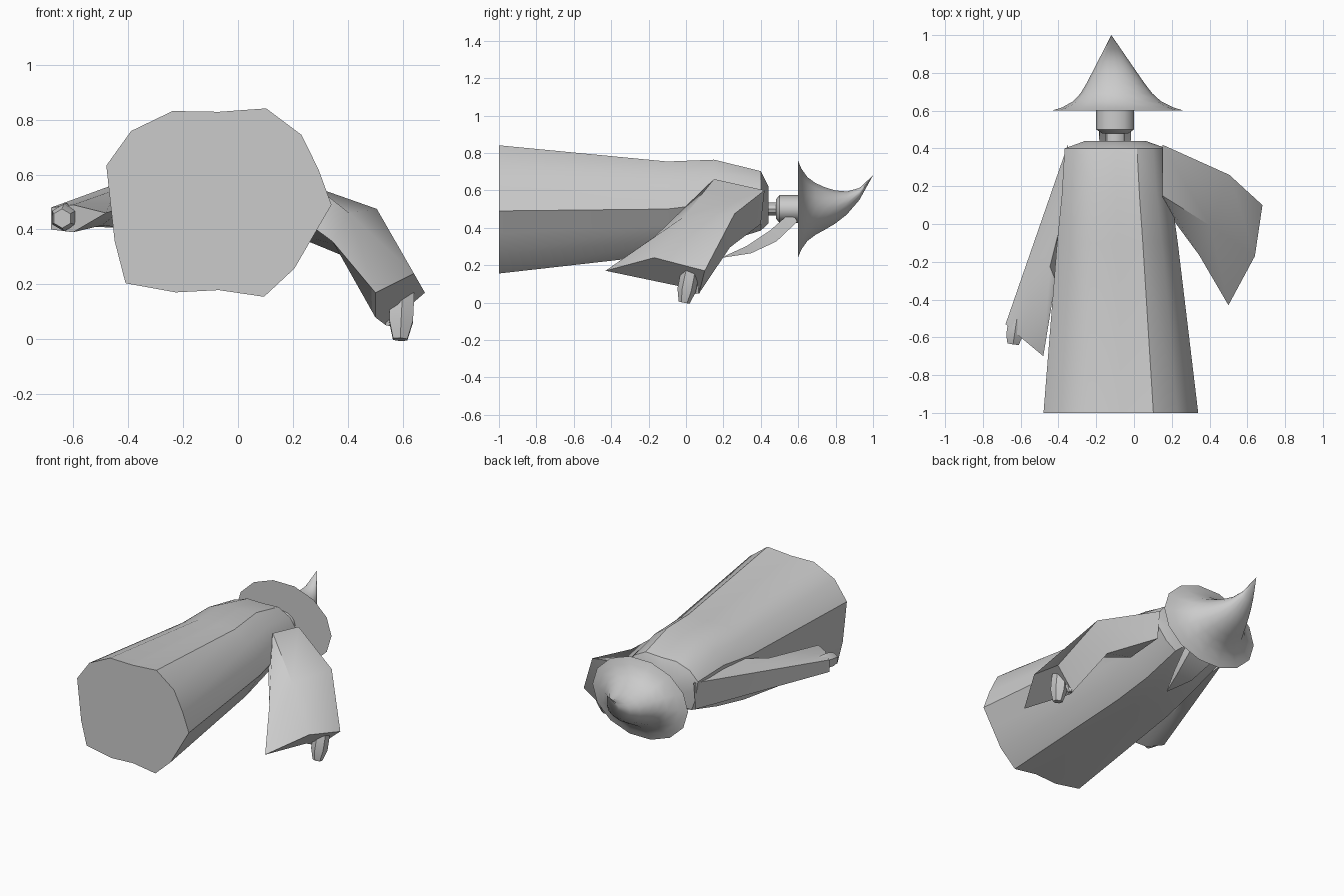
import bpy, bmesh, math
from mathutils import Vector

cube = bpy.data.objects.get("Cube")
if cube:
    bpy.data.objects.remove(cube)

shade = .6
colour = (shade, shade, shade, 1)
grey = bpy.data.materials.new("plain grey")
grey.use_nodes = True
grey.diffuse_color = colour
grey.node_tree.nodes["Principled BSDF"].inputs["Base Color"].default_value = colour

middle = -.1  # the head and neck sit slightly off the origin


def loft(name, rings, angle=30):
    """Skin equal-length rings of points, close both ends, smooth by angle."""
    bm = bmesh.new()
    loops = [[bm.verts.new(point) for point in ring] for ring in rings]
    for lower, upper in zip(loops, loops[1:]):
        for i in range(len(lower)):
            bm.faces.new((lower[i - 1], lower[i], upper[i], upper[i - 1]))
    bm.faces.new(loops[0])
    bm.faces.new(loops[-1])
    bmesh.ops.remove_doubles(bm, verts=bm.verts, dist=.0005)
    bmesh.ops.recalc_face_normals(bm, faces=bm.faces)
    mesh = bpy.data.meshes.new(name)
    bm.to_mesh(mesh)
    bm.free()
    mesh.materials.append(grey)
    part = bpy.data.objects.new(name, mesh)
    bpy.context.collection.objects.link(part)
    bpy.ops.object.select_all(action='DESELECT')
    part.select_set(True)
    bpy.context.view_layer.objects.active = part
    bpy.ops.object.shade_smooth_by_angle(angle=math.radians(angle))


def oval(y, height, width, depth, spokes=(1,) * 12, centre=middle):
    """Ring across the body line; spokes scale the radius at each corner."""
    ring = []
    for i, spoke in enumerate(spokes):
        turn = math.tau * i / len(spokes)
        ring.append((centre + width * spoke * math.cos(turn), y,
                     height + depth * spoke * math.sin(turn)))
    return ring


def tube(name, start, end, radii, sides=6, flat=1, sag=0):
    """Straight or sagging tube with evenly spaced radii, flattened by a factor."""
    start, end = Vector(start), Vector(end)
    axis = (end - start).normalized()
    across = axis.cross(Vector((0, 0, 1)) if abs(axis.z) < .8 else Vector((0, 1, 0))).normalized()
    normal = axis.cross(across)
    rings = []
    for step, radius in enumerate(radii):
        along = step / (len(radii) - 1)
        centre = start.lerp(end, along) + normal * sag * math.sin(math.pi * along)
        turns = [math.tau * (i + .5) / sides for i in range(sides)]
        rings.append([centre + across * radius * math.cos(turn)
                      + normal * radius * flat * math.sin(turn) for turn in turns])
    loft(name, rings)


def sleeve(name, side, cuff, bulges):
    """Five-edged sleeve from the shoulder to the cuff, bulging at the elbow."""
    shoulder = [Vector((middle + side * .25, y, z)) for y, z in
                ((.42, .6), (.15, .66), (.1, .5), (.15, .4), (.4, .42))]
    cuff = [Vector(point) for point in cuff]
    elbow = [top.lerp(end, .5) + Vector((side, 0, 1)) * bulge
             for top, end, bulge in zip(shoulder, cuff, bulges)]
    loft(name, [shoulder, elbow, cuff], 40)


# Robe: one pleated outline, narrowing from the hem to the collar
pleats = (1, .96, 1.04, 1.1, .98, 1.07, 1.1, 1.08, .96, 1, 1.17, 1, .9, 1.05, .95, .9)
loft("robe", [oval(y, height, width, depth, pleats, -.09 - .02 * y)
              for y, height, width, depth in (
    (-1, .49, .41, .345), (-.1, .5, .32, .25), (.15, .53, .29, .23),
    (.4, .54, .27, .16), (.44, .52, .16, .1))])

# Sleeves: the left hangs wide from a bent arm, the right lies along the robe
sleeve("left_sleeve", 1, ((.68, .1, .17), (.64, -.17, .24), (.5, -.43, .17),
                          (.5, 0, .08), (.54, .07, .05)), (.09, .01, .02, .09, .06))
sleeve("right_sleeve", -1, ((-.68, -.53, .48), (-.6, -.6, .49), (-.48, -.7, .46),
                            (-.6, -.6, .39), (-.68, -.53, .4)), (0, -.03, 0, .02, 0))

# Hands
tube("left_hand", (.6, .03, .2), (.59, -.01, 0), (.045, .05, .05, .03))
tube("left_thumb", (.57, .05, .15), (.55, .06, .05), (.03, .015))
tube("right_hand", (-.62, -.5, .45), (-.64, -.635, .44), (.045, .05, .05, .035))

# Neck, head and beard
loft("neck", [oval(y, .5, .05, .035) for y in (.42, .5)])
loft("head", [oval(.48, .5, .07, .05), oval(.5, .5, .1, .075), oval(.61, .5, .1, .075)], 40)
tube("beard", (middle, .58, .46), (middle, .19, .24), (.11, .12, .08, .004),
     sides=4, flat=.4, sag=.04)

# Hat: flat wide brim flaring into a cone whose tip bends back and sideways
brim = []
for step in range(9):
    rise = (step / 8) ** 1.5
    width = .24 * (1 - rise) + .11 * (1 - rise) ** 12
    brim.append(oval(.6 + .4 * rise, .5 + .18 * rise ** 4, width, width * .75,
                     (1,) * 14, -.085 - .035 * rise))
loft("hat", brim, 40)
